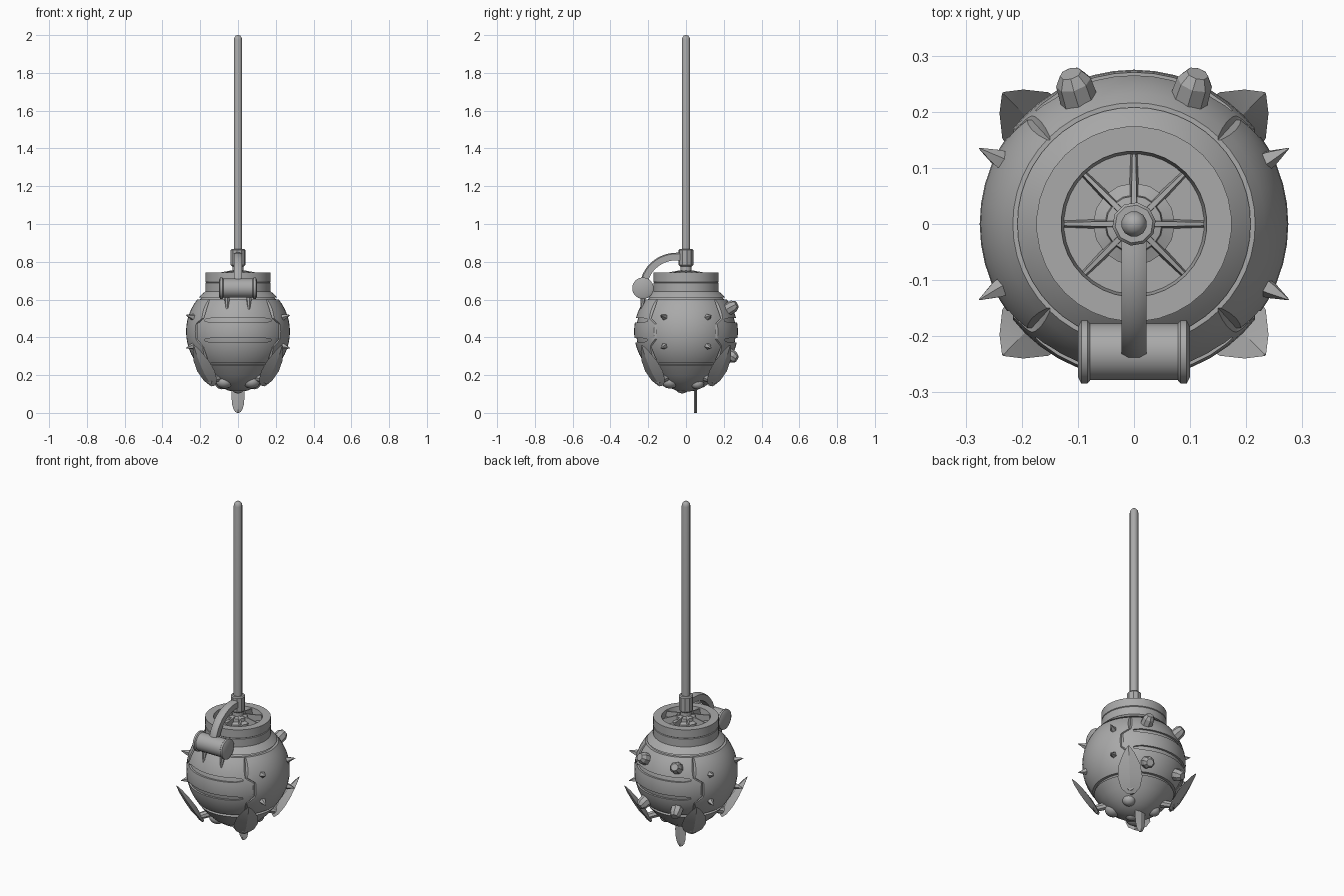
import bpy, bmesh
from math import pi, cos, sin
from mathutils import Vector

cube = bpy.data.objects.get("Cube")
if cube:
    bpy.data.objects.remove(cube, do_unlink=True)

steel = bpy.data.materials.new("grey_steel")
steel.use_nodes = True
GREY = (0.4, 0.4, 0.4, 1)
steel.diffuse_color = GREY
steel.node_tree.nodes["Principled BSDF"].inputs["Base Color"].default_value = GREY
MID = Vector((0, 0, 0.43))
R = 0.275


def finish(name, bm, angle=35):
    bmesh.ops.recalc_face_normals(bm, faces=bm.faces)
    me = bpy.data.meshes.new(name)
    bm.to_mesh(me)
    bm.free()
    ob = bpy.data.objects.new(name, me)
    bpy.context.collection.objects.link(ob)
    me.materials.append(steel)
    smooth(ob, angle)
    return ob


def smooth(ob, angle=35):
    bpy.ops.object.select_all(action='DESELECT')
    ob.select_set(True)
    bpy.context.view_layer.objects.active = ob
    bpy.ops.object.shade_smooth_by_angle(angle=angle * pi / 180)


def loft(name, rings, angle=35):
    """Skin a list of equal-length point rings and cap both ends."""
    bm = bmesh.new()
    loops = [[bm.verts.new(p) for p in ring] for ring in rings]
    n = len(loops[0])
    for a, b in zip(loops, loops[1:]):
        for i in range(n):
            j = (i + 1) % n
            bm.faces.new((a[i], a[j], b[j], b[i]))
    bm.faces.new(loops[0])
    bm.faces.new(loops[-1])
    return finish(name, bm, angle)


def turn(name, profile, start=(0, 0, 0), axis=(0, 0, 1), sides=32, angle=35):
    """Lathe (radius, distance) pairs around an axis."""
    axis, start = Vector(axis).normalized(), Vector(start)
    u = axis.orthogonal().normalized()
    v = axis.cross(u)
    rings = [[start + axis * d + (u * cos(2 * pi * i / sides) + v * sin(2 * pi * i / sides)) * r
              for i in range(sides)] for r, d in profile]
    return loft(name, rings, angle)


def ball(name, centre, size):
    bm = bmesh.new()
    bmesh.ops.create_uvsphere(bm, u_segments=16, v_segments=10, radius=1)
    for v in bm.verts:
        v.co = Vector(centre) + Vector([a * b for a, b in zip(v.co, size)])
    return finish(name, bm)


def boolean(ob, cutter, mode):
    mod = ob.modifiers.new("cut", 'BOOLEAN')
    mod.operation, mod.object, mod.solver = mode, cutter, 'EXACT'
    bpy.ops.object.select_all(action='DESELECT')
    bpy.context.view_layer.objects.active = ob
    ob.select_set(True)
    bpy.ops.object.modifier_apply(modifier=mod.name)
    bpy.data.objects.remove(cutter, do_unlink=True)


def shell_r(z):
    return max(R * R - (z - MID.z) ** 2, 0) ** 0.5


# Body core, recessed behind the armour panels
upper = [(shell_r(z), z) for z in (0.61, 0.63, 0.65)]
core = [((0.264 ** 2 - (z - 0.43) ** 2) ** 0.5, z)
        for z in [0.255 + 0.355 * i / 14 for i in range(15)]]
lower = [(0.005, 0.112), (0.05, 0.118), (0.095, 0.137), (0.135, 0.165), (0.172, 0.2), (0.212, 0.25)]
turn("body_core", lower + core + upper, sides=48)

# Armour panels: sphere shell trimmed by a prism outline
side_half = [(0.15, 0.6), (0.185, 0.5), (0.155, 0.47), (0.155, 0.39), (0.185, 0.35), (0.15, 0.265)]
front_half = [(0.15, 0.6), (0.182, 0.5), (0.216, 0.47), (0.216, 0.39), (0.182, 0.35), (0.155, 0.265)]
slot_half = [(0.14, 0.012), (0.175, 0.005), (0.175, -0.005), (0.14, -0.012)]


def prism(half, place):
    outline = half + [(-a, z) for a, z in reversed(half)]
    return loft("cutter", [[place(a, d, z) for a, z in outline] for d in (0.1, 0.4)])


def panel(name, half, place, slots):
    bm = bmesh.new()
    bmesh.ops.create_uvsphere(bm, u_segments=48, v_segments=28, radius=R)
    bmesh.ops.translate(bm, verts=bm.verts, vec=MID)
    ob = finish(name, bm)
    boolean(ob, prism(half, place), 'INTERSECT')
    for h in slots:
        boolean(ob, prism([(a, z + h) for a, z in slot_half], place), 'DIFFERENCE')
    smooth(ob)


for s, side, face in ((1, "left", "back"), (-1, "right", "front")):
    panel(side + "_panel", side_half, lambda a, d, z: (s * d, a, z), [])
    panel(face + "_panel", front_half, lambda a, d, z: (a, s * d, z), [0.385, 0.49])

# Collar with a recessed top, hub and spokes
turn("collar", [(0.16, 0.635), (0.174, 0.64), (0.174, 0.688), (0.17, 0.691), (0.174, 0.694),
                (0.174, 0.742), (0.13, 0.742), (0.125, 0.71), (0.005, 0.71)], sides=36)
turn("hub", [(0.073, 0.705), (0.073, 0.722), (0.062, 0.726), (0.052, 0.73), (0.05, 0.748),
             (0.03, 0.752), (0.028, 0.79)], sides=16)
for i in range(8):
    c, s = cos(i * pi / 4), sin(i * pi / 4)
    loft("spoke", [[(c * r - s * w, s * r + c * w, z)
                    for w, z in ((-h, 0.708), (h, 0.708), (h * 0.5, top), (-h * 0.5, top))]
                   for r, h, top in ((0.03, 0.01, 0.755), (0.125, 0.006, 0.738))])

# Rod and its socket
turn("rod_socket", [(0.032, 0.775), (0.039, 0.782), (0.039, 0.862), (0.034, 0.868), (0.02, 0.868)], sides=10)
turn("rod", [(0.023, 0.76), (0.023, 1.975), (0.02, 1.988), (0.012, 1.997), (0.003, 2.0)], sides=12)

# Curved arm carrying the cross barrel
section = [(-0.022, -0.02), (0.022, -0.02), (0.022, 0.014), (0.01, 0.02), (-0.01, 0.02), (-0.022, 0.014)]
arm = [[(x, -0.03, 0.828 + n) for x, n in section]]
for i in range(13):
    t = pi / 2 * i / 12
    arm.append([(x, -0.05 - (0.175 + n) * sin(t), 0.66 + (0.168 + n) * cos(t)) for x, n in section])
loft("curved_arm", arm)
turn("cross_barrel", [(0.045, -0.1), (0.057, -0.094), (0.057, -0.083), (0.051, -0.078), (0.051, 0.078),
                      (0.057, 0.083), (0.057, 0.094), (0.045, 0.1)],
     start=(0, -0.228, 0.66), axis=(1, 0, 0), sides=20)
for x in (-0.058, 0.058):
    turn("barrel_prong", [(0.016, 0), (0.013, 0.05), (0.002, 0.12)],
         start=(x, -0.222, 0.645), axis=(0, -0.15, -1), sides=6)

# Spikes on the sides and pegs on the back
for sx in (-1, 1):
    for sz in (-1, 1):
        for sy in (-1, 1):
            base = Vector((sx * 0.222, sy * 0.106, 0.43 + sz * 0.072))
            tip = Vector((sx * 0.276, sy * 0.135, 0.43 + sz * 0.088))
            turn("side_spike", [(0.02, 0), (0.016, 0.025), (0.001, (tip - base).length)],
                 start=base, axis=tip - base, sides=5, angle=20)
        base = Vector((sx * 0.088, 0.19, 0.43 + sz * 0.1))
        tip = Vector((sx * 0.113, 0.268, 0.43 + sz * 0.145))
        length = (tip - base).length
        turn("back_peg", [(0.036, 0), (0.032, length * 0.8), (0.02, length)],
             start=base, axis=tip - base, sides=8, angle=25)

# Leaf fins on the four diagonals, each on a short stalk
leaf = [(0, 0.02, 0.008), (0.12, 0.05, 0.012), (0.35, 0.066, 0.018),
        (0.6, 0.058, 0.016), (0.85, 0.03, 0.01), (1, 0.003, 0.002)]
for sx in (-1, 1):
    for sy in (-1, 1):
        out = Vector((sx, sy, 0)).normalized()
        across = Vector((-sy, sx, 0)).normalized()
        base, tip = out * 0.19 + Vector((0, 0, 0.145)), out * 0.33 + Vector((0, 0, 0.36))
        normal = across.cross(tip - base).normalized()
        loft("leaf_fin", [[base.lerp(tip, t) + across * a + normal * n
                           for a, n in ((-w, 0), (0, -h), (w, 0), (0, h))]
                          for t, w, h in leaf], 20)
        turn("fin_stalk", [(0.025, 0), (0.018, 0.12)], start=out * 0.1 + Vector((0, 0, 0.2)),
             axis=out - Vector((0, 0, 0.25)), sides=8)

# Rounded lumps under the body
for s in (-1, 1):
    ball("front_lump", (s * 0.072, -0.085, 0.165), (0.045, 0.045, 0.036))
    ball("rear_lump", (s * 0.085, 0.06, 0.155), (0.035, 0.035, 0.03))
ball("centre_lump", (0, -0.02, 0.135), (0.036, 0.036, 0.032))

# Flat tooth hanging below
tooth = [(0.032, 0.14), (0.035, 0.09), (0.031, 0.045), (0.024, 0.02), (0.014, 0.005), (0.005, 0)]
loft("bottom_tooth", [[(-w, 0.05, z), (0, 0.043, z), (w, 0.05, z), (0, 0.057, z)] for w, z in tooth], 20)
